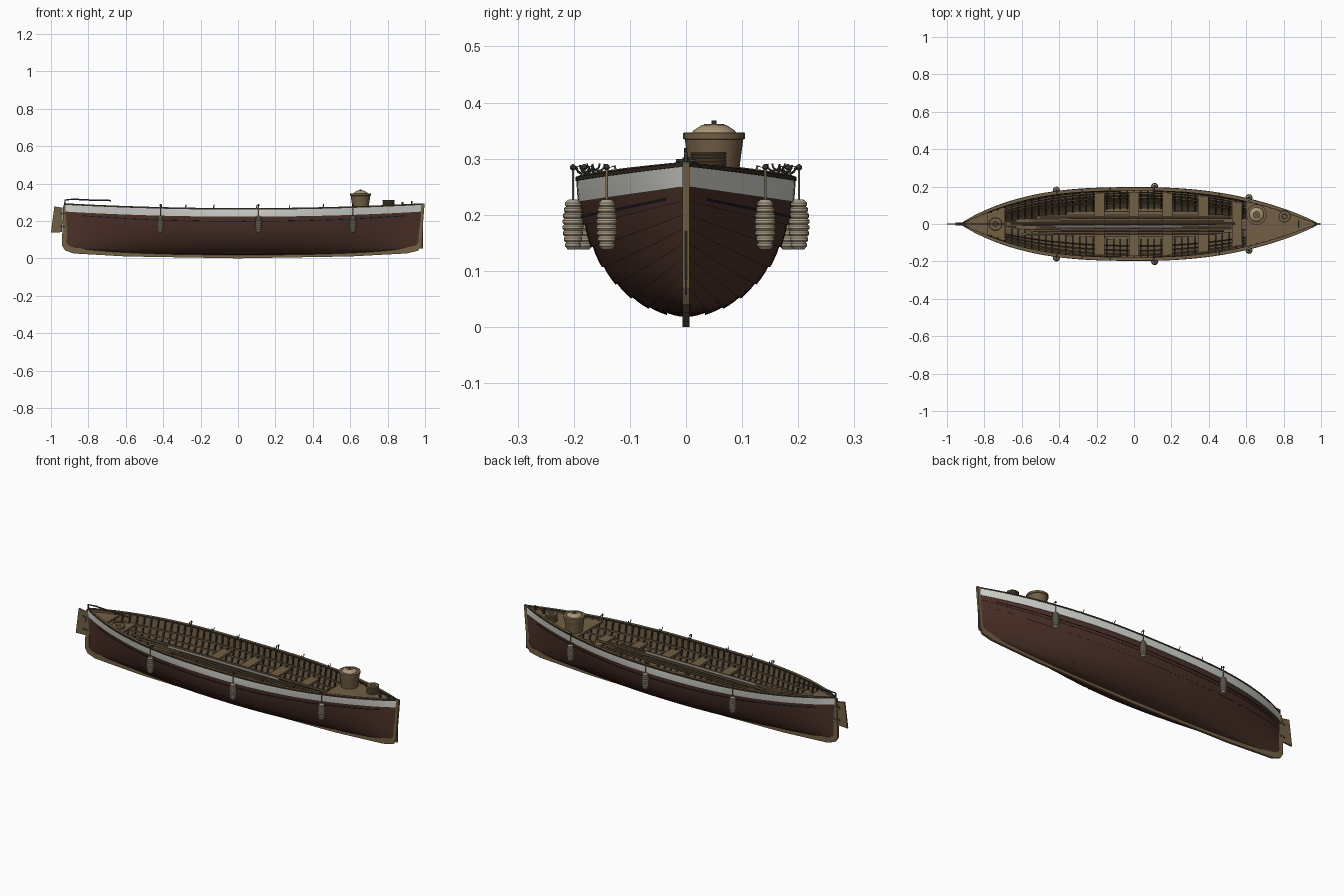
import bpy, bmesh
from math import sin, cos, pi, radians, sqrt
from mathutils import Vector

if "Cube" in bpy.data.objects:
    bpy.data.objects.remove(bpy.data.objects["Cube"])


def material(name, r, g, b):
    m = bpy.data.materials.new(name)
    m.use_nodes = True
    m.diffuse_color = (r, g, b, 1)
    m.node_tree.nodes["Principled BSDF"].inputs["Base Color"].default_value = (r, g, b, 1)
    return m


HULL = material("hull_brown", .075, .032, .022)
WHITE = material("band_white", .7, .7, .66)
WOOD = material("light_wood", .17, .115, .06)
INNER = material("inner_wood", .125, .085, .047)
DARK = material("dark_wood", .035, .026, .018)
CANVAS = material("fender_rope", .4, .34, .24)
LID = material("pale_lid", .4, .31, .19)
IRON = material("dark_iron", .06, .06, .055)
NAVY = material("navy_line", .012, .014, .025)


# Hull shape: half beam, sheer, keel line and cross-section
def tx(x):
    return max(-1, min(1, (x - .03) / .96))


def beam(x):
    t = tx(x)
    return .001 + .19 * (1 - abs(t) ** (2.3 if t > 0 else 2.9))


def sheer(x):
    return .262 + .026 * tx(x) ** 2


def keel(x):
    return .021 + .033 * abs(tx(x)) ** 2.5


def section_y(x, u):
    k = abs(tx(x)) ** 1.5 * .75
    return beam(x) * ((1 - k) * sqrt(max(0, 2 * u - u * u)) + k * u ** .9)


def point(x, a, off=0, s=1):
    # planks spread evenly up the stems, by arc length amidships
    t = abs(tx(x))
    arc = 1 - cos(a)
    u = arc + (max(arc, .84 * a / 1.41) - arc) * t ** 2
    off *= 1 - t ** 16
    z = keel(x) + (sheer(x) - keel(x)) * u
    return Vector((x, s * max(0, section_y(x, u) + off * sin(a)), z - off * cos(a)))


def width_at(x, z):
    u = min(1, max(0, (z - keel(x)) / (sheer(x) - keel(x))))
    return max(.001, section_y(x, u) - .007)


def span(a, b, n):
    return [a + (b - a) * i / n for i in range(n + 1)]


XS = span(-.928, .988, 64)


# Mesh helpers
def finish(bm, name, mats, smooth=True):
    bmesh.ops.recalc_face_normals(bm, faces=bm.faces)
    me = bpy.data.meshes.new(name)
    bm.to_mesh(me)
    bm.free()
    for m in mats if isinstance(mats, list) else [mats]:
        me.materials.append(m)
    ob = bpy.data.objects.new(name, me)
    bpy.context.collection.objects.link(ob)
    if smooth:
        bpy.ops.object.select_all(action='DESELECT')
        ob.select_set(True)
        bpy.context.view_layer.objects.active = ob
        bpy.ops.object.shade_smooth_by_angle(angle=radians(35))


def grid(bm, rows, index=0, closed=False, caps=False):
    vs = [[bm.verts.new(p) for p in r] for r in rows]
    n = len(vs[0])
    for r, q in zip(vs, vs[1:]):
        for j in range(n if closed else n - 1):
            k = (j + 1) % n
            bm.faces.new((r[j], r[k], q[k], q[j])).material_index = index
    if caps:
        for end in (vs[0], vs[-1]):
            bm.faces.new(end).material_index = index


def box(bm, x0, x1, y0, y1, z0, z1):
    grid(bm, [[(x, y0, z0), (x, y1, z0), (x, y1, z1), (x, y0, z1)] for x in (x0, x1)],
         closed=True, caps=True)


def tube(bm, pts, r, n=8):
    pts = [Vector(p) for p in pts]
    rows = []
    for i, p in enumerate(pts):
        d = (pts[min(i + 1, len(pts) - 1)] - pts[max(i - 1, 0)]).normalized()
        e = d.cross(Vector((0, 1, 0)) if abs(d.y) < .9 else Vector((1, 0, 0))).normalized()
        f = d.cross(e)
        rows.append([p + (e * cos(2 * pi * j / n) + f * sin(2 * pi * j / n)) * r for j in range(n)])
    grid(bm, rows, closed=True, caps=True)


def lathe(bm, x, y, profile, n=20, index=0):
    grid(bm, [[(x + r * cos(2 * pi * j / n), y + r * sin(2 * pi * j / n), z) for j in range(n)]
              for r, z in profile], index, closed=True, caps=True)


def slab(name, x0, x1, z, thick, mat):
    bm = bmesh.new()
    rows = []
    for x in span(x0, x1, 12):
        h = z(x) if callable(z) else z
        w = width_at(x, h)
        rows.append([(x, -w, h - thick), (x, w, h - thick), (x, w, h), (x, -w, h)])
    grid(bm, rows, closed=True, caps=True)
    finish(bm, name, mat, False)


def rail(name, a, offs, dz, mat, xs=XS):
    """Strip of rectangular section following the hull at angle a, both sides."""
    bm = bmesh.new()
    for s in (1, -1):
        rows = []
        for x in xs:
            p, q = point(x, a, offs[0], s), point(x, a, offs[1], s)
            rows.append([p + Vector((0, 0, dz[0])), q + Vector((0, 0, dz[0])),
                         q + Vector((0, 0, dz[1])), p + Vector((0, 0, dz[1]))])
        grid(bm, rows, closed=True, caps=True)
    finish(bm, name, mat)


# Lapped outer planks with a white top strake
bm = bmesh.new()
edges = span(0, 1.41, 8) + [pi / 2]
for s in (1, -1):
    for k in range(9):
        arc = span(edges[k], edges[k + 1], 3)
        lap = [.0035, .0025, .0015, 0] if k < 8 else [.004] * 4
        grid(bm, [[point(x, edges[k], -.001, s)] + [point(x, a, o, s) for a, o in zip(arc, lap)]
                  for x in XS], 1 if k == 8 else 0)
finish(bm, "hull_planks", [HULL, WHITE])

# Inner lining, ribs and stringers
bm = bmesh.new()
grid(bm, [[point(x, abs(a), -.006, 1 if a > 0 else -1) for a in span(-pi / 2, pi / 2, 24)] for x in XS])
finish(bm, "inner_lining", INNER)
bm = bmesh.new()
for x in span(-.8, .8, 44):
    rows = []
    for a in span(-pi / 2, pi / 2, 20):
        s = 1 if a > 0 else -1
        rows.append([point(x + d, abs(a), o, s) for d, o in
                     ((-.004, -.005), (-.004, -.013), (.004, -.013), (.004, -.005))])
    grid(bm, rows, closed=True, caps=True)
finish(bm, "ribs", DARK, False)
for i, deg in enumerate((42, 54, 66, 77)):
    rail("stringer_%d" % i, radians(deg), (-.018, -.010), (-.004, .004), WOOD, XS[4:-4])
rail("gunwale", pi / 2, (-.014, .006), (-.002, .005), DARK)
rail("gunwale_cap", pi / 2, (-.011, .002), (.004, .0065), WOOD)
rail("side_line", 1.3, (.001, .005), (-.002, .002), NAVY, XS[3:-3])

# Keel with stem and stern post
outer = [(-.934, .284), (-.942, .07), (-.925, .043), (-.88, .026), (-.6, .01), (0, 0),
         (.6, .01), (.9, .026), (.962, .04), (.979, .07), (.998, .294)]
inner = [(-.913, .284), (-.916, .08), (-.9, .065), (-.87, .056), (-.6, .036), (0, .025),
         (.6, .034), (.88, .055), (.95, .068), (.964, .085), (.975, .294)]
bm = bmesh.new()
grid(bm, [[(a[0], -.006, a[1]), (a[0], .006, a[1]), (b[0], .006, b[1]), (b[0], -.006, b[1])]
          for a, b in zip(outer, inner)], closed=True, caps=True)
finish(bm, "keel_and_stems", WOOD, False)

# Rudder and tiller
bm = bmesh.new()
grid(bm, [[(-.982, y, .278), (-.937, y, .27), (-.941, y, .14), (-1, y, .137)] for y in (-.004, .004)],
     closed=True, caps=True)
finish(bm, "rudder", WOOD, False)
bm = bmesh.new()
tube(bm, [(-.927, 0, .26), (-.925, 0, .312), (-.88, 0, .316), (-.78, 0, .311), (-.68, 0, .309)], .004)
for z in (.17, .24):
    box(bm, -.955, -.92, -.007, .007, z - .005, z + .005)
finish(bm, "tiller_and_hinges", IRON)

# Decks, floor and seats
slab("stern_deck", -.92, -.78, lambda x: sheer(x) - .012, .01, WOOD)
slab("stern_bench", -.78, -.69, .235, .01, WOOD)
slab("bow_deck", .6, .975, lambda x: sheer(x) - .01, .01, WOOD)
slab("floor", -.72, .6, .05, .006, DARK)
bm = bmesh.new()
for i in range(-5, 6):
    xs = [x for x in XS if -.75 < x < .72 and width_at(x, .055) > abs(i) * .019 + .008]
    if xs:
        box(bm, xs[0], xs[-1], i * .019 - .0075, i * .019 + .0075, .05, .058)
finish(bm, "floor_boards", WOOD, False)
for i, x in enumerate((-.185, 0, .18, .37, .55)):
    slab("seat_%d" % i, x - .027, x + .027, .195, .012, WOOD)

# Oars, spars and rolled sail stowed over the seats
bm = bmesh.new()
for i in range(6):
    y, x0 = -.055 + i * .018, -.58 + .04 * (i % 3)
    tube(bm, [(x0, y, .203), (x0 + 1.02, y, .203)], .0045)
    box(bm, x0 - .02, x0 + .15, y - .007, y + .007, .201, .206)
tube(bm, [(-.66, .005, .216), (.54, .005, .216)], .007)
finish(bm, "oars_and_spars", WOOD)
bm = bmesh.new()
tube(bm, [(-.42, -.016, .218), (.26, -.016, .218)], .006)
finish(bm, "rolled_sail", WHITE)

# Fenders hung from ropes
bm, rope, hook = bmesh.new(), bmesh.new(), bmesh.new()
for x in (-.415, .11, .615):
    for s in (1, -1):
        y = s * (beam(x) + .011)
        prof = [(.009, .138)]
        for k in range(8):
            z, r = .141 + k * .0104, .0187 - .00036 * (k - 3.5) ** 2
            prof += [(r - .0025, z), (r, z + .003), (r, z + .0075), (r - .0025, z + .0104)]
        lathe(bm, x, y, prof + [(.008, .227)], 16)
        tube(rope, [(x, y, .22), (x, y, .283), (x, y - s * .014, .287), (x, y - s * .02, .262)], .0025, 6)
        lathe(hook, x, y, [(.002, .279), (.005, .282), (.005, .287), (.002, .29)], 8)
finish(bm, "fenders", CANVAS)
finish(rope, "fender_ropes", LID)
finish(hook, "fender_hooks", IRON)

# Oarlocks along both gunwales
bm = bmesh.new()
for x in (-.41, -.28, -.13, .1, .275, .455):
    for s in (1, -1):
        y, z = s * (beam(x) - .006), sheer(x)
        tube(bm, [(x, y, z), (x, y, z + .012)], .0025, 6)
        tube(bm, [(x + .002, y + .011 * cos(a), z + .022 + .011 * sin(a))
                  for a in span(pi * .95, pi * 2.05, 8)], .002, 6)
finish(bm, "oarlocks", IRON)

# Covered tub standing on the bow deck
bm = bmesh.new()
lathe(bm, .655, .05, [(.044, .262), (.046, .29), (.052, .334), (.055, .335), (.055, .346), (.047, .347)], 24)
lathe(bm, .655, .05, [(.04, .345), (.037, .35), (.022, .36)], 24, 1)
lathe(bm, .655, .05, [(.02, .359), (.018, .3615)], 20)
lathe(bm, .655, .05, [(.005, .36), (.005, .368)], 10, 2)
finish(bm, "tub", [WOOD, LID, IRON])

# Rope coils and mooring bits
bm = bmesh.new()
for x, y, z, n, r in ((.805, .04, sheer(.8) - .01, 7, .032), (-.74, 0, .234, 2, .035)):
    prof = [(.012, z)]
    for k in range(n):
        h = z + k * .0062
        prof += [(r - .002, h), (r, h + .002), (r, h + .0042), (r - .002, h + .0062)]
    lathe(bm, x, y, prof + [(.014, z + n * .0062), (.012, z + n * .003)], 20)
finish(bm, "rope_coils", WOOD)
bm = bmesh.new()
tube(bm, [(.88, 0, .275), (.88, 0, .302)], .006)
tube(bm, [(.93, 0, .28), (.93, 0, .306)], .004)
tube(bm, [(.88, -.018, .296), (.88, .018, .296)], .003)
finish(bm, "mooring_bits", IRON)
